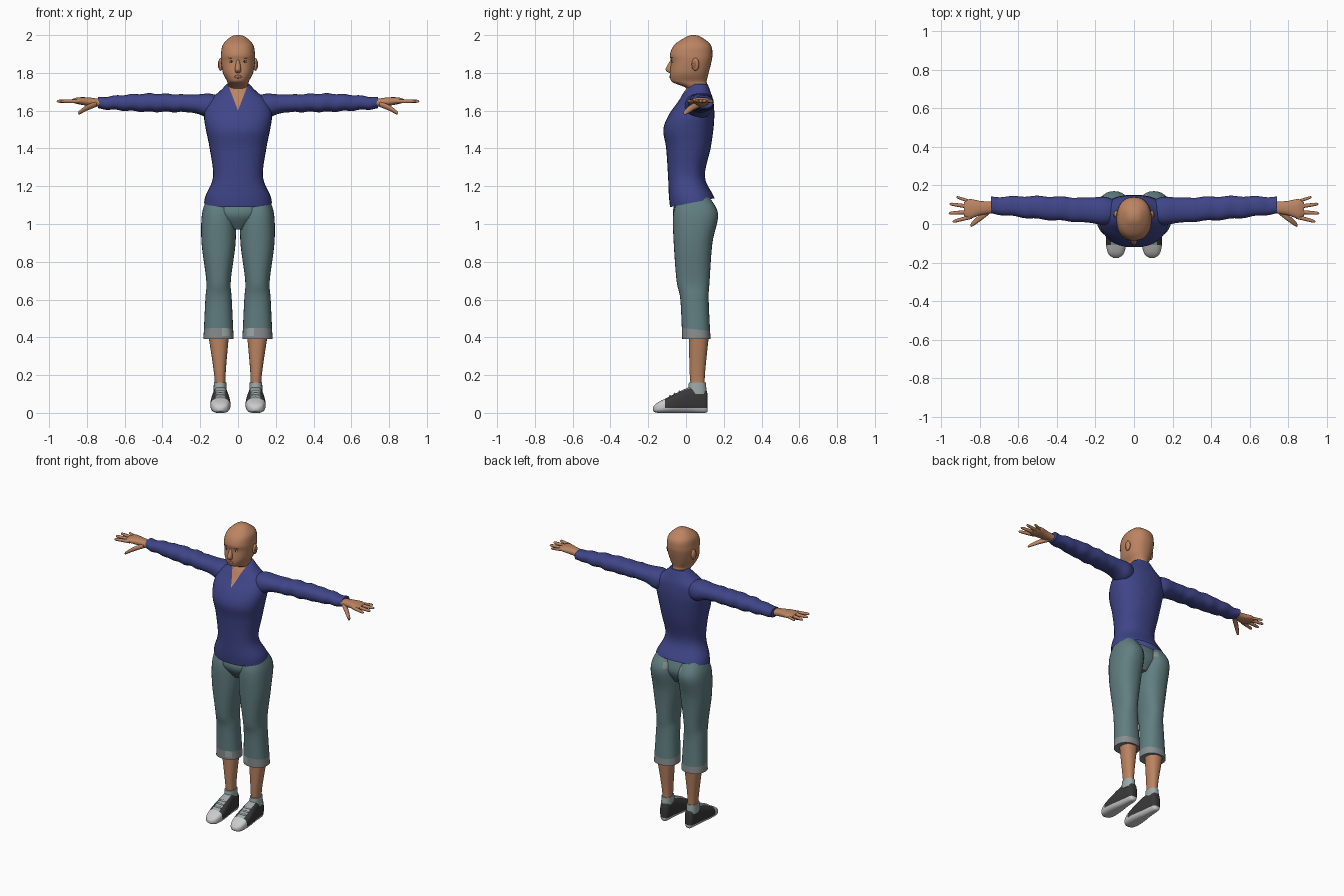
import bpy, bmesh, math
from mathutils import Vector

if "Cube" in bpy.data.objects:
    bpy.data.objects.remove(bpy.data.objects["Cube"])


def material(name, *rgb):
    mat = bpy.data.materials.new(name)
    mat.use_nodes = True
    mat.diffuse_color = (*rgb, 1)
    for node in mat.node_tree.nodes:
        if node.type == 'BSDF_PRINCIPLED':
            node.inputs["Base Color"].default_value = (*rgb, 1)
    return mat


SKIN = material("skin", .5, .23, .12)
LIP = material("lip", .33, .13, .08)
BLUE = material("shirt blue", .05, .06, .25)
DENIM = material("faded teal denim", .12, .21, .22)
CUFF = material("cuff grey", .25, .27, .27)
LACE = material("lace grey", .34, .4, .4)
WHITE = material("rubber white", .6, .6, .6)
BLACK = material("canvas black", .04, .04, .04)
DARK = material("eye dark", .05, .03, .02)


def spline(sections, steps):
    """Catmull-Rom interpolation through the sections."""
    rows = [Vector(section) for section in sections]
    out = []
    for i, (start, end) in enumerate(zip(rows, rows[1:])):
        leave = (end - rows[max(i - 1, 0)]) / 2
        arrive = (rows[min(i + 2, len(rows) - 1)] - start) / 2
        for step in range(steps):
            t = step / steps
            ease = t * t * (3 - 2 * t)
            out.append(start.lerp(end, ease) + leave * t * (1 - t) ** 2 - arrive * t * t * (1 - t))
    return out + [rows[-1]]


def signed_power(value, exponent):
    return math.copysign(abs(value) ** exponent, value)


def loft(axis, sections, centre=0, slope=0, power=2.3, segments=32, steps=5):
    """Skin rounded sections: position, half width about the centre line, low, high."""
    bm = bmesh.new()
    rings = []
    for along, half, low, high in spline(sections, steps):
        ring = []
        for i in range(segments):
            angle = math.tau * i / segments
            across = centre + slope * along + half * signed_power(math.cos(angle), 2 / power)
            level = (low + high) / 2 + (high - low) / 2 * signed_power(math.sin(angle), 2 / power)
            place = {'x': (along, across, level),
                     'y': (across, along, level),
                     'z': (across, level, along)}[axis]
            ring.append(bm.verts.new(place))
        rings.append(ring)
    for ring, following in zip(rings, rings[1:]):
        for i in range(segments):
            bm.faces.new((ring[i - 1], ring[i], following[i], following[i - 1]))
    bm.faces.new(rings[0])
    bm.faces.new(rings[-1])
    return bm


def blob(centre, size):
    bm = bmesh.new()
    bmesh.ops.create_uvsphere(bm, u_segments=20, v_segments=12, radius=1)
    bmesh.ops.scale(bm, vec=size, verts=bm.verts)
    bmesh.ops.translate(bm, vec=centre, verts=bm.verts)
    return bm


def cut(bm, point, normal, remove=False):
    bmesh.ops.bisect_plane(bm, geom=bm.verts[:] + bm.edges[:] + bm.faces[:],
                           plane_co=point, plane_no=normal, clear_outer=remove)


def finish(name, bm, mats, rule=None, mirror=True):
    """Colour, shade and link a part; mirrored parts are modelled on the left."""
    bmesh.ops.recalc_face_normals(bm, faces=bm.faces)
    for face in bm.faces:
        face.smooth = True
        if rule:
            face.material_index = mats.index(rule(face.calc_center_median()))
    for edge in bm.edges:
        edge.smooth = edge.calc_face_angle(0) < math.radians(50)
    mesh = bpy.data.meshes.new(name)
    bm.to_mesh(mesh)
    bm.free()
    for mat in mats:
        mesh.materials.append(mat)
    part = bpy.data.objects.new(name, mesh)
    bpy.context.collection.objects.link(part)
    if mirror:
        modifier = part.modifiers.new("mirror", 'MIRROR')
        modifier.use_mirror_merge = False


# Head and neck
head = loft('z', [
    (1.68, .05, .02, .1), (1.72, .05, 0, .11), (1.745, .055, -.06, .11),
    (1.76, .06, -.08, .11), (1.8, .08, -.085, .12), (1.86, .09, -.08, .135),
    (1.9, .09, -.085, .14), (1.95, .08, -.06, .13), (1.99, .04, 0, .08), (2, .01, .03, .05)])
finish("head", head, [SKIN], mirror=False)

# Face details
nose = loft('z', [(1.8, .013, -.09, -.06), (1.82, .016, -.108, -.06), (1.87, .008, -.08, -.06)])
finish("nose", nose, [SKIN], mirror=False)
finish("lips", blob((0, -.082, 1.78), (.02, .006, .009)), [LIP], mirror=False)
finish("eyes", blob((.034, -.071, 1.86), (.014, .006, .006)), [WHITE])
finish("irises", blob((.034, -.075, 1.86), (.005, .004, .005)), [DARK])
finish("eyebrows", blob((.035, -.074, 1.88), (.018, .006, .003)), [LIP])
finish("ears", blob((.092, .05, 1.845), (.013, .02, .034)), [SKIN])
finish("ear_hollows", blob((.102, .045, 1.845), (.004, .01, .02)), [LIP])

# Shirt body with a slanted hem and a V neckline
shirt = loft('z', [
    (1.06, .18, -.08, .17), (1.14, .175, -.09, .15), (1.25, .132, -.095, .1),
    (1.4, .15, -.105, .13), (1.5, .17, -.12, .145), (1.58, .18, -.09, .15),
    (1.65, .16, -.04, .145), (1.7, .1, -.01, .13), (1.74, .06, .025, .115)])
cut(shirt, (0, -.08, 1.09), (0, .2, -1), remove=True)
NECK_SLOPE, NECK_TIP = 2.6, 1.6
for side in (-1, 1):
    cut(shirt, (0, 0, NECK_TIP), (side * NECK_SLOPE, 0, -1))


def shirt_colour(spot):
    in_neckline = spot.y < .04 and spot.z > NECK_TIP + NECK_SLOPE * abs(spot.x)
    return SKIN if in_neckline else BLUE


finish("shirt_body", shirt, [BLUE, SKIN], shirt_colour, mirror=False)

# Sleeves with gentle cloth folds
sleeve = loft('x', [
    (.08, .05, 1.58, 1.67), (.15, .073, 1.56, 1.69), (.25, .064, 1.59, 1.685),
    (.5, .059, 1.595, 1.69), (.74, .043, 1.61, 1.67)], centre=.06, slope=.05, steps=12)
for vert in sleeve.verts:
    if vert.co.x > .3:
        vert.co.z += .003 * math.sin(70 * vert.co.x)
        vert.co.y += .003 * math.cos(50 * vert.co.x)
finish("sleeves", sleeve, [BLUE])

# Hands: palm, then fingers and thumb as tapered tubes
palm = loft('x', [
    (.72, .03, 1.62, 1.66), (.79, .036, 1.625, 1.67), (.85, .05, 1.635, 1.67),
    (.88, .035, 1.645, 1.66)], centre=.13, slope=-.06)
finish("palms", palm, [SKIN])
KNUCKLE, HEIGHT = .84, 1.65
for i, (finger, tip) in enumerate(zip(("index", "middle", "ring", "little"), (.94, .96, .955, .92))):
    spread = .2 * (i - 1.3)
    radius = .009 if finger == "little" else .011
    rows = []
    for part, taper in ((0, 1), (.5, .9), (.9, .7), (1, .1)):
        r = radius * taper
        rows.append((KNUCKLE + part * (tip - KNUCKLE), r, HEIGHT - r, HEIGHT + r))
    start = .038 + .025 * i
    tube = loft('x', rows, centre=start - spread * KNUCKLE, slope=spread, segments=12)
    finish(finger + "_fingers", tube, [SKIN])
thumb = loft('x', [
    (.75, .02, 1.62, 1.65), (.8, .018, 1.6, 1.63), (.84, .012, 1.58, 1.6),
    (.846, .003, 1.585, 1.59)], centre=.67, slope=-.8, segments=16)
finish("thumbs", thumb, [SKIN])

# Trousers: legs with slanted cuffs and worn patches, and a filled hip
leg = loft('z', [
    (.39, .08, -.02, .13), (.6, .07, -.03, .12), (.7, .065, -.05, .125),
    (.9, .09, -.065, .14), (1.05, .088, -.068, .17), (1.14, .06, -.04, .125)],
    centre=.103, steps=8)
CUFF_TOP = .447
cut(leg, (0, 0, CUFF_TOP), (0, .1, 1))


def leg_colour(spot):
    if spot.z < CUFF_TOP - .1 * spot.y:
        worn = spot.y < .02 and .045 < spot.x < .09 and spot.z > .41
        return LACE if worn else CUFF
    worn = spot.y > .08 and 1.07 < spot.z < 1.1 and .04 < spot.x < .07
    return CUFF if worn else DENIM


finish("trouser_legs", leg, [DENIM, CUFF, LACE], leg_colour)
hip = loft('z', [(.97, .04, -.02, .1), (1.05, .14, -.07, .14), (1.13, .14, -.05, .12)])
finish("trouser_hip", hip, [DENIM], mirror=False)

# Calves and socks
calf = loft('z', [(.1, .03, .03, .1), (.2, .03, .02, .1), (.4, .053, .015, .12)],
            centre=.09, slope=.03)
finish("calves", calf, [SKIN])
sock = loft('z', [(.1, .035, .01, .11), (.16, .033, .015, .105)], centre=.095)
finish("socks", sock, [LACE])

# Shoes with a sole, toe cap and lace panel
MIDDLE, SOLE_TOP, CAP_EDGE, PANEL = .093, .026, -.11, .026
shoe = loft('y', [
    (.115, .015, .01, .09), (.1, .03, 0, .13), (.03, .04, 0, .14), (-.08, .053, 0, .09),
    (-.15, .042, 0, .055), (-.175, .015, .01, .03)], centre=MIDDLE, power=2.8, segments=40)
cut(shoe, (0, 0, SOLE_TOP), (0, 0, 1))
cut(shoe, (0, CAP_EDGE, 0), (0, 1, 0))
for side in (-1, 1):
    cut(shoe, (MIDDLE + side * PANEL, 0, 0), (1, 0, 0))


def shoe_colour(spot):
    if spot.z < SOLE_TOP or spot.y < CAP_EDGE:
        return WHITE
    on_panel = abs(spot.x - MIDDLE) < PANEL and spot.y < .03 and spot.z > .06
    return LACE if on_panel else BLACK


finish("shoes", shoe, [BLACK, WHITE, LACE], shoe_colour)
for i in range(3):
    lace = blob((MIDDLE, -.085 + .025 * i, .088 + .012 * i), (.03, .005, .007))
    finish("shoe_laces", lace, [WHITE])
